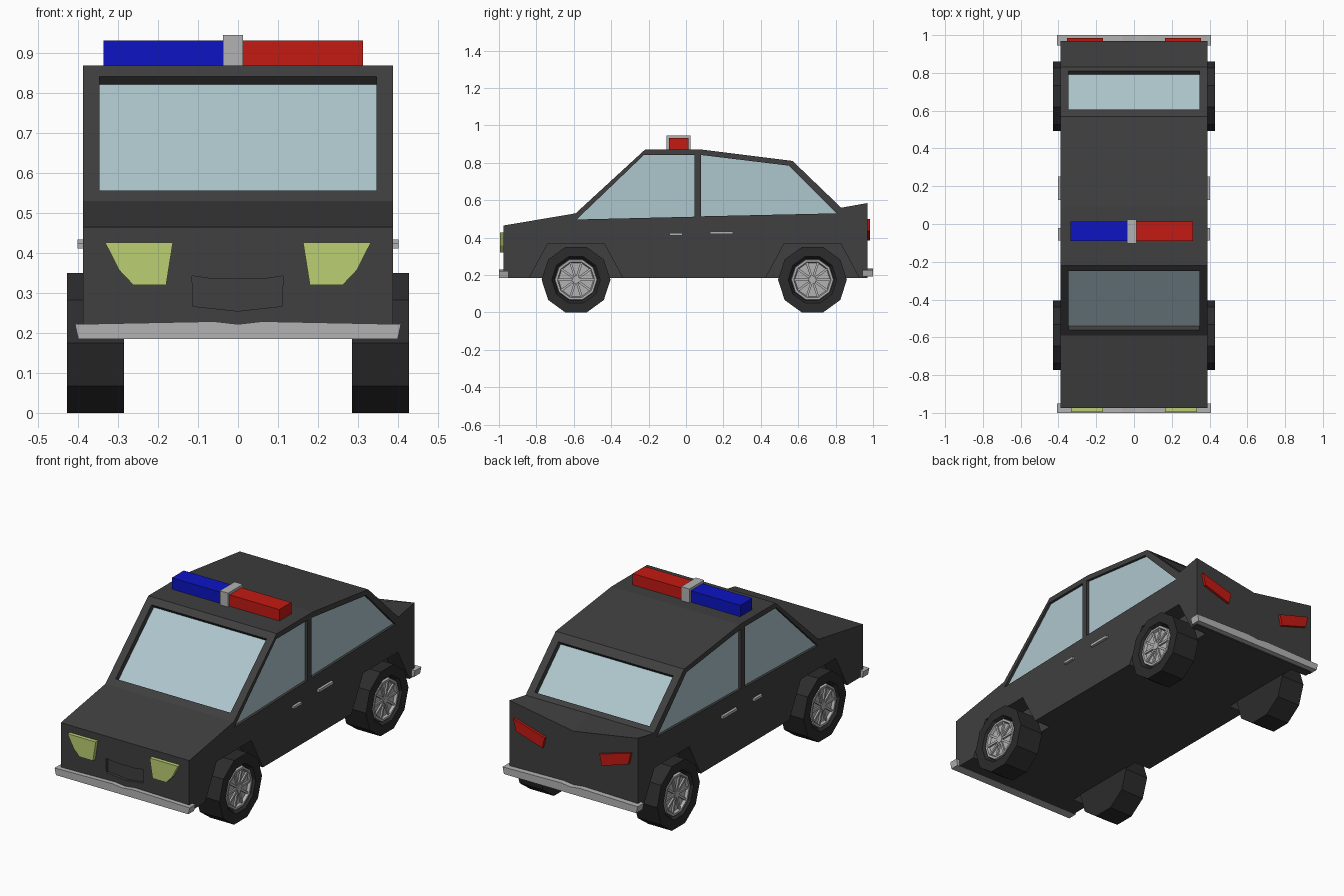
import bpy, bmesh
from math import sin, cos, pi
from mathutils import Vector

if "Cube" in bpy.data.objects:
    bpy.data.objects.remove(bpy.data.objects["Cube"])


def material(name, r, g, b):
    m = bpy.data.materials.new(name)
    m.diffuse_color = (r, g, b, 1)
    m.use_nodes = True
    m.node_tree.nodes["Principled BSDF"].inputs["Base Color"].default_value = m.diffuse_color
    return m


PAINT = material("dark_paint", 0.05, 0.05, 0.05)
RUBBER = material("rubber", 0.025, 0.025, 0.025)
GLASS = material("glass", 0.42, 0.57, 0.61)
CHROME = material("chrome", 0.45, 0.45, 0.45)
LAMP = material("headlight_yellow", 0.50, 0.62, 0.17)
RED = material("red", 0.55, 0.01, 0.006)
BLUE = material("blue", 0.004, 0.007, 0.55)


def finish(name, bm, mat):
    bmesh.ops.recalc_face_normals(bm, faces=bm.faces)
    me = bpy.data.meshes.new(name)
    bm.to_mesh(me)
    bm.free()
    ob = bpy.data.objects.new(name, me)
    bpy.context.collection.objects.link(ob)
    if mat:
        me.materials.append(mat)
    return ob


def skin(bm, rings):
    """Bridge closed rings of points and cap both ends."""
    vs = [[bm.verts.new(p) for p in ring] for ring in rings]
    n = len(vs[0])
    for a, b in zip(vs, vs[1:]):
        for i in range(n):
            bm.faces.new((a[i], a[(i + 1) % n], b[(i + 1) % n], b[i]))
    bm.faces.new(vs[0])
    bm.faces.new(vs[-1])


def prism(name, pts, a, b, mat=None, axis="x"):
    """Extrude a (y,z) outline along x, or an (x,z) outline along y."""
    bm = bmesh.new()
    put = (lambda p, t: (t, *p)) if axis == "x" else (lambda p, t: (p[0], t, p[1]))
    skin(bm, [[put(p, t) for p in pts] for t in (a, b)])
    return finish(name, bm, mat)


def box(name, x, y, z, mat):
    return prism(name, [(y[0], z[0]), (y[1], z[0]), (y[1], z[1]), (y[0], z[1])], x[0], x[1], mat)


def lathe(name, profile, cy, side, mat, n=10):
    """Revolve an (x, radius) profile about a wheel axle."""
    bm = bmesh.new()
    ang = [2 * pi * (i + 0.5) / n - pi / 2 for i in range(n)]
    skin(bm, [[(side * x, cy + r * cos(a), AXLE_Z + r * sin(a)) for a in ang] for x, r in profile])
    return finish(name, bm, mat)


def slab(p, q, lo, hi, flip=1):
    """Outline of a strip along p-q between two offsets from the surface."""
    p, q = Vector(p), Vector(q)
    d = (q - p).normalized()
    n = Vector((-d.y, d.x)) * flip
    return [tuple(v) for v in (p + n * lo, q + n * lo, q + n * hi, p + n * hi)]


AXLE_Z = 0.175
AXLES = {"front": -0.588, "rear": 0.676}
SIDES = {"left": -1, "right": 1}

# Body shell: side profile, with the tail lip dipping at the centre
W = 0.388
profile = [(-0.975, 0.185), (-0.975, 0.465), (-0.59, 0.53), (-0.22, 0.87), (0.09, 0.87),
           (0.57, 0.81), (0.83, 0.56), (0.97, 0.585), (0.97, 0.185)]
bm = bmesh.new()
middle = [(y, 0.52) if z == 0.585 else (y, z) for y, z in profile]
skin(bm, [[(x, y, z) for y, z in pr] for x, pr in ((-W, profile), (0, middle), (W, profile))])
body = finish("body", bm, PAINT)

cutters = []

# Windscreen and rear window: recesses with glass at the bottom
for name, p, q in (("windscreen", (-0.56, 0.557), (-0.25, 0.843)),
                   ("rear_window", (0.605, 0.776), (0.81, 0.579))):
    cutters.append(prism("cut", slab(p, q, -0.03, 0.05), -0.347, 0.347))
    prism(name, slab(p, q, -0.036, -0.028), -0.347, 0.347, GLASS)

# Side windows, wheel arches
side_windows = {
    "front": [(-0.585, 0.497), (-0.225, 0.842), (0.045, 0.842), (0.045, 0.512)],
    "rear": [(0.08, 0.514), (0.08, 0.842), (0.55, 0.785), (0.805, 0.53)]}
for sname, s in SIDES.items():
    for aname, outline in side_windows.items():
        cutters.append(prism("cut", outline, s * 0.372, s * 0.45))
        prism(f"{sname}_{aname}_window", outline, s * 0.365, s * 0.374, GLASS)
    for c in AXLES.values():
        arch = [(c - 0.25, 0.12), (c - 0.25, 0.185), (c - 0.15, 0.37),
                (c + 0.15, 0.37), (c + 0.25, 0.185), (c + 0.25, 0.12)]
        cutters.append(prism("cut", arch, s * 0.29, s * 0.45))

# Grille recess
grille = [(-0.115, 0.343), (-0.06, 0.335), (0.06, 0.335), (0.113, 0.343),
          (0.11, 0.267), (0, 0.255), (-0.113, 0.267)]
cutters.append(prism("cut", grille, -1.05, -0.96, axis="y"))

bpy.context.view_layer.objects.active = body
for c in cutters:
    mod = body.modifiers.new("cut", "BOOLEAN")
    mod.operation, mod.solver, mod.object = "DIFFERENCE", "EXACT", c
    bpy.ops.object.modifier_apply(modifier=mod.name)
    bpy.data.objects.remove(c)

# Wheels: tyre, rim, hub and ten spokes
for sname, s in SIDES.items():
    for aname, c in AXLES.items():
        tag = f"{sname}_{aname}"
        lathe(tag + "_tyre", [(0.285, 0.184), (0.428, 0.184), (0.428, 0.13), (0.405, 0.116)], c, s, RUBBER)
        lathe(tag + "_rim", [(0.40, 0.115), (0.422, 0.112), (0.422, 0.1), (0.408, 0.094)], c, s, CHROME)
        lathe(tag + "_hub", [(0.40, 0.025), (0.42, 0.02)], c, s, CHROME)
        bm = bmesh.new()
        for i in range(10):
            a = 2 * pi * i / 10
            d, t = Vector((0, cos(a), sin(a))), Vector((0, -sin(a), cos(a))) * 0.006
            o = Vector((0, c, AXLE_Z))
            flat = [o + d * 0.015 - t, o + d * 0.102 - t, o + d * 0.102 + t, o + d * 0.015 + t]
            skin(bm, [[p + Vector((s * x, 0, 0)) for p in flat] for x in (0.404, 0.417)])
        finish(tag + "_spokes", bm, CHROME)

# Bumpers wrapping the corners
bumper = [(-0.4, 0.185), (0.4, 0.185), (0.408, 0.222), (0.06, 0.229), (0, 0.222),
          (-0.06, 0.229), (-0.408, 0.222)]
prism("front_bumper", bumper, -1.0, -0.95, CHROME, "y")
prism("rear_bumper", [(x, z + 0.006) for x, z in bumper], 0.945, 1.0, CHROME, "y")

# Headlights, tail lights and door handles
headlight = [(0.163, 0.427), (0.333, 0.427), (0.298, 0.358), (0.262, 0.32), (0.18, 0.32)]
taillight = [(0.165, 0.445), (0.355, 0.5), (0.34, 0.435), (0.18, 0.385)]
for sname, s in SIDES.items():
    prism(sname + "_headlight", [(s * x, z) for x, z in headlight], -0.995, -0.96, LAMP, "y")
    prism(sname + "_tail_light", [(s * x, z) for x, z in taillight], 0.96, 0.984, RED, "y")
    box(sname + "_front_handle", (s * 0.38, s * 0.402), (-0.087, -0.02), (0.412, 0.425), CHROME)
    box(sname + "_rear_handle", (s * 0.38, s * 0.402), (0.128, 0.252), (0.42, 0.434), CHROME)

# Roof light bar
box("light_bar_blue", (-0.337, -0.03), (-0.09, 0.013), (0.865, 0.932), BLUE)
box("light_bar_red", (0.0, 0.313), (-0.09, 0.013), (0.865, 0.932), RED)
box("light_bar_centre", (-0.038, 0.012), (-0.103, 0.025), (0.865, 0.946), CHROME)
